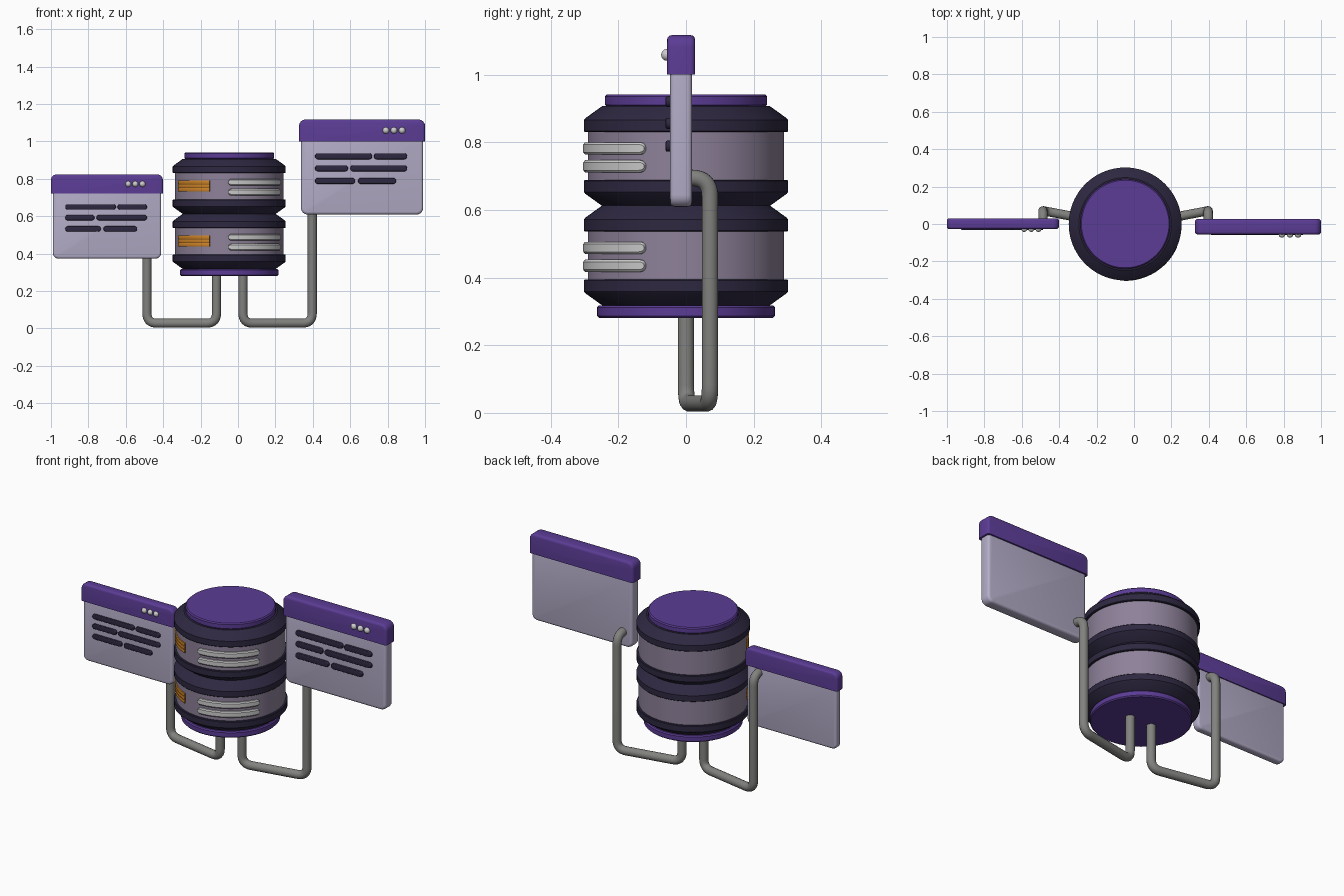
import bpy, bmesh, math
from mathutils import Vector

if "Cube" in bpy.data.objects:
    bpy.data.objects.remove(bpy.data.objects["Cube"])

CX = -0.047  # barrel axis


def material(name, rgb):
    m = bpy.data.materials.new(name)
    m.diffuse_color = (*rgb, 1)
    m.use_nodes = True
    m.node_tree.nodes["Principled BSDF"].inputs["Base Color"].default_value = m.diffuse_color
    return m


PURPLE = material("purple", (0.105, 0.045, 0.30))
DARK = material("dark_navy", (0.027, 0.021, 0.052))
MAUVE = material("mauve", (0.27, 0.22, 0.32))
LAVENDER = material("lavender", (0.46, 0.42, 0.58))
ORANGE = material("orange", (0.62, 0.23, 0.02))
BROWN = material("brown", (0.16, 0.06, 0.01))
STEEL = material("steel", (0.22, 0.22, 0.21))


def finish(name, bm, mat=None):
    bmesh.ops.recalc_face_normals(bm, faces=bm.faces)
    me = bpy.data.meshes.new(name)
    bm.to_mesh(me)
    bm.free()
    ob = bpy.data.objects.new(name, me)
    bpy.context.collection.objects.link(ob)
    if mat:
        me.materials.append(mat)
    bpy.ops.object.select_all(action='DESELECT')
    ob.select_set(True)
    bpy.context.view_layer.objects.active = ob
    bpy.ops.object.shade_smooth_by_angle(angle=math.radians(35))
    return ob


def loft(bm, sections, closed=False):
    rings = [[bm.verts.new(p) for p in s] for s in sections]
    n = len(rings[0])
    for a, b in zip(rings, rings[1:]):
        for i in range(n):
            bm.faces.new((a[i], a[(i + 1) % n], b[(i + 1) % n], b[i]))
    bm.faces.new(rings[0])
    bm.faces.new(rings[-1])


def turned(name, profile, mat, n=72):
    bm = bmesh.new()
    loft(bm, [[(CX + r * math.cos(2 * math.pi * i / n), r * math.sin(2 * math.pi * i / n), z)
               for i in range(n)] for r, z in profile])
    return finish(name, bm, mat)


def disc(name, r, z0, z1, mat):
    b = 0.006
    turned(name, [(r - b, z0), (r, z0 + b), (r, z1 - b), (r - b, z1)], mat)


def wrapped(name, a0, a1, z, h, r, mat=None, round_ends=False):
    """Strip curved round the barrel; angles in degrees from the front."""
    ra = math.degrees(h / r)
    if round_ends:
        cap = [(ra * (1 - math.cos(t * math.pi / 12)), h * max(math.sin(t * math.pi / 12), 0.15))
               for t in range(7)]
        cols = [(a0 + d, k) for d, k in cap]
        cols += [(a0 + ra + (a1 - a0 - 2 * ra) * i / 14, h) for i in range(1, 14)]
        cols += [(a1 - d, k) for d, k in reversed(cap)]
    else:
        cols = [(a0 + (a1 - a0) * i / 12, h) for i in range(13)]
    secs = []
    for a, k in cols:
        b = k * 0.35
        d = 0.005 if round_ends else 0.001
        sec = [(0.284, -k), (r - d, -k), (r, b - k), (r, k - b), (r - d, k), (0.284, k)]
        t = math.radians(a)
        secs.append([(CX + q * math.sin(t), -q * math.cos(t), z + w) for q, w in sec])
    bm = bmesh.new()
    loft(bm, secs)
    finish(name, bm, mat)


def panel(name, x0, x1, y0, y1, z0, z1, mat, corner, edge, top_only=False):
    """Slab with rounded corners in the front view and softened front and back edges."""
    bm = bmesh.new()
    bmesh.ops.create_cube(bm, size=1)
    for v in bm.verts:
        v.co = ((x0 + x1) / 2 + v.co.x * (x1 - x0), (y0 + y1) / 2 + v.co.y * (y1 - y0),
                (z0 + z1) / 2 + v.co.z * (z1 - z0))
    low = lambda e: top_only and all(abs(v.co.z - z0) < 1e-5 for v in e.verts)
    es = [e for e in bm.edges if abs(e.verts[0].co.y - e.verts[1].co.y) > 1e-5 and not low(e)]
    bmesh.ops.bevel(bm, geom=es, offset=corner, segments=6, profile=0.5, affect='EDGES')
    es = [e for e in bm.edges if abs(e.verts[0].co.y - e.verts[1].co.y) < 1e-5
          and min(abs(e.verts[0].co.y - y) for y in (y0, y1)) < 1e-5 and not low(e)]
    bmesh.ops.bevel(bm, geom=es, offset=edge, segments=3, profile=0.5, affect='EDGES')
    finish(name, bm, mat)


def pipe(name, pts, radius=0.0245, bend=0.055):
    pts = [Vector(p) for p in pts]
    path = [pts[0]]
    for a, p, b in zip(pts, pts[1:], pts[2:]):
        s, e = p + (a - p).normalized() * bend, p + (b - p).normalized() * bend
        path += [s * (1 - t) ** 2 * 1.0 + p * 2 * t * (1 - t) + e * t * t
                 for t in (i / 8 for i in range(9))]
    path.append(pts[-1])
    cu = bpy.data.curves.new(name, 'CURVE')
    cu.dimensions = '3D'
    cu.bevel_depth = radius
    cu.bevel_resolution = 5
    cu.use_fill_caps = True
    sp = cu.splines.new('POLY')
    sp.points.add(len(path) - 1)
    for q, p in zip(sp.points, path):
        q.co = (*p, 1)
    cu.materials.append(STEEL)
    bpy.context.collection.objects.link(bpy.data.objects.new(name, cu))


# Barrel: end discs and two stacked storage units
disc("bottom_disc", 0.263, 0.281, 0.318, PURPLE)
disc("top_disc", 0.24, 0.905, 0.941, PURPLE)
for unit, z in (("lower", 0.318), ("upper", 0.612)):
    turned(unit + "_drum", [(0.290, z + 0.06), (0.290, z + 0.24)], MAUVE)
    rim = [(0.248, 0), (0.298, 0.036), (0.302, 0.041), (0.302, 0.074), (0.299, 0.077)]
    turned(unit + "_bottom_rim", [(r, z + h) for r, h in rim], DARK)
    turned(unit + "_top_rim", [(r, z + 0.295 - h) for r, h in rim], DARK)
    # Light bars on the right, slatted vent on the left
    for i, h in enumerate((0.117, 0.170)):
        wrapped(f"{unit}_light_bar_{i}", -1, 66, z + h, 0.018, 0.304, None, True)
    wrapped(unit + "_vent_back", -67, -21, z + 0.150, 0.028, 0.293, BROWN)
    for i in range(3):
        wrapped(f"{unit}_vent_slat_{i}", -67, -21, z + 0.130 + 0.020 * i, 0.0085, 0.297, ORANGE)

# Windows: the left one is a smaller copy of the right layout
LINES = [(0.922, 0.412, 0.717), (0.922, 0.727, 0.904), (0.858, 0.412, 0.588),
         (0.858, 0.600, 0.904), (0.791, 0.412, 0.626), (0.791, 0.642, 0.845)]
for side, s, x0, z0, yh, yb in (("right", 1.0, 0.326, 1.117, (-0.056, 0.027), (-0.047, 0.018)),
                                ("left", 0.888, -1.0, 0.824, (-0.027, 0.030), (-0.021, 0.024))):
    X = lambda x: x0 + (x - 0.326) * s
    Z = lambda z: z0 + (z - 1.117) * s * 1.007
    panel(side + "_window_body", X(0.337), X(0.990), *yb, Z(0.613), Z(1.05), LAVENDER,
          0.035 * s, 0.014 * s)
    panel(side + "_window_header", X(0.326), X(1.0), *yh, Z(1.001), Z(1.117), PURPLE,
          0.035 * s, 0.014 * s, True)
    for i, (z, a, b) in enumerate(LINES):
        panel(f"{side}_window_line_{i}", X(a), X(b), yb[0] - 0.013 * s, yb[0] + 0.005,
              Z(z - 0.016), Z(z + 0.016), DARK, 0.0155 * s, 0.004)
    for i in range(3):
        bm = bmesh.new()
        bmesh.ops.create_uvsphere(bm, u_segments=20, v_segments=12, radius=0.0175 * s)
        bmesh.ops.translate(bm, verts=bm.verts, vec=(X(0.791 + 0.043 * i), yh[0], Z(1.059)))
        finish(f"{side}_window_button_{i}", bm)

# Pipes from the barrel base round to the back of each window
for side, xi, xo, ye in (("right", 0.026, 0.397, 0.01), ("left", -0.115, -0.487, 0.01)):
    pipe(side + "_pipe", [(xi, 0, 0.30), (xi, 0, 0.028), (xo, 0.071, 0.028),
                          (xo, 0.071, 0.695), (xo, ye, 0.695)])
